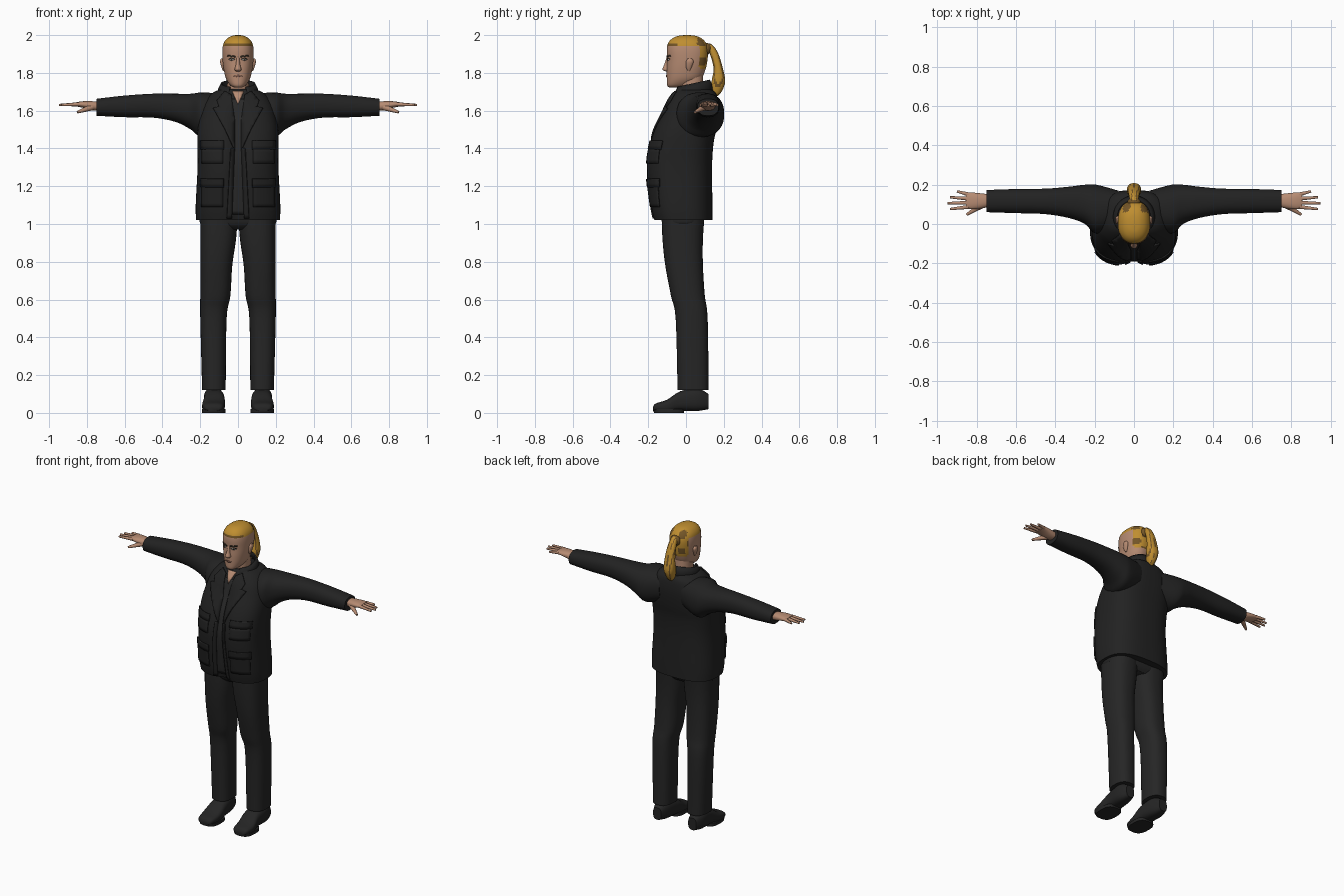
import bpy, bmesh, math
from mathutils import Vector
from mathutils.bvhtree import BVHTree

if "Cube" in bpy.data.objects:
    bpy.data.objects.remove(bpy.data.objects["Cube"])


def material(name, red, green, blue):
    mat = bpy.data.materials.new(name)
    mat.use_nodes = True
    mat.diffuse_color = (red, green, blue, 1)
    bsdf = next(node for node in mat.node_tree.nodes if node.type == "BSDF_PRINCIPLED")
    bsdf.inputs["Base Color"].default_value = (red, green, blue, 1)
    bsdf.inputs["Roughness"].default_value = .8
    return mat


def grey(name, value):
    return material(name, value, value, value)


JACKET = grey("jacket black", .016)
TROUSER = grey("trouser charcoal", .019)
SHIRT = grey("shirt charcoal", .022)
SHOE = grey("shoe black", .018)
SKIN = material("skin", .47, .26, .17)
LIP = material("lip brown", .27, .13, .09)
GOLD = material("golden hair", .52, .27, .03)
BROWN = material("dark hair", .17, .09, .02)
DARK = material("brow dark", .04, .03, .02)
WHITE = grey("eye white", .45)


def finish(bm, name, materials, mirror=False, thickness=0, rule=None):
    """Turn a bmesh into a smooth shaded object, with sharp edges kept."""
    mesh = bpy.data.meshes.new(name)
    bm.to_mesh(mesh)
    bm.free()
    for mat in materials:
        mesh.materials.append(mat)
    for polygon in mesh.polygons:
        polygon.use_smooth = True
        if rule:
            polygon.material_index = rule(polygon.center)
    mesh.set_sharp_from_angle(angle=math.radians(45))
    obj = bpy.data.objects.new(name, mesh)
    bpy.context.collection.objects.link(obj)
    if thickness:
        solidify = obj.modifiers.new("Thickness", "SOLIDIFY")
        solidify.thickness, solidify.offset = thickness, 1
    if mirror:
        obj.modifiers.new("Mirror", "MIRROR").use_mirror_merge = False
    return obj


def smooth_rings(rings, steps):
    """Catmull-Rom interpolation between ring bounds."""
    last = len(rings) - 1
    result = []
    for i in range(last):
        before, start, end, after = (rings[min(max(i + k, 0), last)] for k in (-1, 0, 1, 2))
        for step in range(steps):
            t = step / steps
            result.append([
                q + t / 2 * (r - p + t * (2 * p - 5 * q + 4 * r - s + t * (3 * (q - r) + s - p)))
                for p, q, r, s in zip(before, start, end, after)])
    return result + [rings[-1]]


def power(value, exponent):
    return math.copysign(abs(value) ** exponent, value)


def loft(name, axis, rings, materials, squareness=2.3, segments=32, steps=4, shape=None, **options):
    """Rings hold the axis position, then low and high bounds of the other two axes.
    A ring of four numbers is centred, with a half width in place of the first bounds."""
    rings = [ring if len(ring) == 5 else (ring[0], -ring[1], *ring[1:]) for ring in rings]
    bm = bmesh.new()
    loops = []
    for along, left, right, low, high in smooth_rings(rings, steps):
        loop = []
        for k in range(segments):
            angle = math.tau * (k + .5) / segments
            u = (left + right + (right - left) * power(math.cos(angle), 2 / squareness)) / 2
            v = (low + high + (high - low) * power(math.sin(angle), 2 / squareness)) / 2
            point = Vector({"x": (along, u, v), "y": (u, along, v), "z": (u, v, along)}[axis])
            loop.append(bm.verts.new(shape(point) if shape else point))
        loops.append(loop)
    for lower, upper in zip(loops, loops[1:]):
        for k in range(segments):
            bm.faces.new((lower[k - 1], lower[k], upper[k], upper[k - 1]))
    bm.faces.new(loops[0])
    bm.faces.new(loops[-1])
    bmesh.ops.recalc_face_normals(bm, faces=bm.faces)
    return finish(bm, name, materials, **options)


def plate(name, target, outline, mat, thickness=.008, mirror=True, cell=.02):
    """Lay a thin panel, outlined in x and z, over the front of the target."""
    tree = BVHTree.FromPolygons([vertex.co for vertex in target.data.vertices],
                                [polygon.vertices for polygon in target.data.polygons])
    bm = bmesh.new()
    bm.faces.new([bm.verts.new((x, 0, z)) for x, z in outline])
    for i, axis in enumerate((Vector((1, 0, 0)), Vector((0, 0, 1)))):
        low = min(point[i] for point in outline)
        high = max(point[i] for point in outline)
        for k in range(1, math.ceil((high - low) / cell)):
            bmesh.ops.bisect_plane(bm, geom=bm.verts[:] + bm.edges[:] + bm.faces[:],
                                   plane_co=axis * (low + k * cell), plane_no=axis)
    bm.normal_update()
    if next(iter(bm.faces)).normal.y > 0:
        bmesh.ops.reverse_faces(bm, faces=bm.faces)
    for vertex in bm.verts:
        origin = Vector((vertex.co.x, -1, vertex.co.z))
        hit = tree.ray_cast(origin, Vector((0, 1, 0)))[0] or tree.find_nearest(origin)[0]
        vertex.co.y = hit.y - .001
    return finish(bm, name, [mat], mirror, thickness)


def box(left, right, bottom, top):
    return [(left, bottom), (right, bottom), (right, top), (left, top)]


def diamond(x, z, width, height):
    return [(x - width, z), (x, z - height), (x + width, z), (x, z + height)]


def finger(name, start, end, base_radius, tip_radius):
    bm = bmesh.new()
    start, end = Vector(start), Vector(end)
    span = end - start
    bmesh.ops.create_cone(bm, cap_ends=True, segments=10, radius1=base_radius,
                          radius2=tip_radius, depth=span.length)
    turn = span.to_track_quat("Z", "Y")
    for vertex in bm.verts:
        vertex.co = turn @ vertex.co + (start + end) / 2
    return finish(bm, name, [SKIN], mirror=True)


# Legs, seat and shoes
loft("trouser_legs", "z", [
    (.12, .065, .19, -.045, .12), (.5, .06, .2, -.055, .115), (.62, .04, .2, -.08, .1),
    (.78, .03, .2, -.11, .09), (.92, .01, .2, -.125, .09), (1.06, 0, .2, -.13, .1)],
    [TROUSER], squareness=2.5, mirror=True)
loft("trouser_seat", "z", [(.97, .13, -.09, .07), (1, .2, -.12, .09), (1.06, .2, -.13, .1)],
     [TROUSER], squareness=2.8)
loft("shoes", "y", [
    (-.175, .1, .16, .01, .03), (-.16, .08, .18, .01, .05), (-.1, .07, .19, 0, .07),
    (-.03, .07, .18, .01, .115), (.06, .08, .18, .01, .13), (.12, .1, .16, .02, .1)],
    [SHOE], squareness=2.8, mirror=True)
loft("shoe_soles", "z", [(0, .065, .19, -.17, -.01), (.02, .065, .19, -.175, -.01)],
     [SHOE], squareness=2.8, steps=1, mirror=True)


# Jacket body, hollowed along the front opening
def opening(point):
    if point.y < -.02:
        fade = min(1, max(0, (1.66 - point.z) * 8))
        point.y += .03 * fade * math.exp(-(point.x / .045) ** 2)
    return point


jacket = loft("jacket_body", "z", [
    (1.02, .222, -.172, .14), (1.1, .224, -.19, .14), (1.3, .214, -.212, .138),
    (1.42, .215, -.196, .145), (1.5, .213, -.17, .16), (1.58, .2, -.13, .17),
    (1.64, .18, -.1, .17), (1.69, .14, -.065, .16), (1.715, .09, -.045, .13)],
    [JACKET], squareness=2.7, segments=96, shape=opening)
loft("sleeves", "x", [
    (.08, -.01, .17, 1.5, 1.69), (.19, -.05, .2, 1.46, 1.697), (.25, 0, .2, 1.5, 1.69),
    (.33, .03, .19, 1.54, 1.69), (.45, .05, .18, 1.563, 1.69), (.6, .055, .178, 1.565, 1.68),
    (.75, .06, .173, 1.573, 1.663)], [JACKET], mirror=True)

# Raised collar around the neck, open at the front
bm = bmesh.new()
previous = None
for k in range(33):
    angle = math.radians(28 + 304 * k / 32)
    x, y = math.sin(angle), -math.cos(angle)
    column = [bm.verts.new((radius * x, .035 + radius * y, height + .02 * y))
              for radius, height in ((.105, 1.665), (.096, 1.715), (.083, 1.74))]
    if previous:
        for i in range(2):
            bm.faces.new((previous[i], column[i], column[i + 1], previous[i + 1]))
    previous = column
bmesh.ops.recalc_face_normals(bm, faces=bm.faces)
finish(bm, "jacket_collar", [JACKET], thickness=.009)

# Front panels, lapels and pockets
plate("shirt_front", jacket, [(-.035, 1.05), (.035, 1.05), (.02, 1.4), (.045, 1.66),
                              (-.045, 1.66), (-.02, 1.4)], SHIRT, .003, mirror=False)
plate("neck_opening", jacket, [(0, 1.63), (.03, 1.7), (-.03, 1.7)], SKIN, .005, mirror=False)
plate("front_edges", jacket, [(.035, 1.03), (.06, 1.03), (.04, 1.4), (.02, 1.4)], JACKET)
plate("lapels", jacket, [(.02, 1.39), (.07, 1.5), (.13, 1.61), (.1, 1.62), (.11, 1.65),
                         (.07, 1.7), (.035, 1.68), (.02, 1.55)], JACKET, .009)
for label, bottom, top, depth in (("lower", 1.09, 1.24, .009), ("chest", 1.32, 1.44, .007)):
    plate(label + "_pockets", jacket, box(.08, .19, bottom, top - .04), JACKET, depth - .002)
    plate(label + "_flaps", jacket, box(.075, .195, top - .045, top), JACKET, depth)

# Hands
loft("palms", "x", [(.73, .09, .15, 1.6, 1.645), (.77, .08, .155, 1.602, 1.65),
                    (.82, .075, .16, 1.615, 1.65), (.855, .08, .16, 1.622, 1.645)],
     [SKIN], mirror=True)
for i, label in enumerate(("index", "middle", "ring", "little")):
    finger(label + "_fingers", (.84, .087 + .021 * i, 1.634),
           (.948 - .012 * (i - 1) ** 2, .076 + .03 * i, 1.63), .011, .006)
finger("thumbs", (.775, .095, 1.618), (.85, .048, 1.592), .017, .007)


# Head, with hair painted above the hairline and down the back
def hairline(center):
    nape = center.y > .07 and center.z > 1.82
    if center.z < 1.943 and not nape:
        return 0
    patch = center.y > .06 and math.sin(70 * center.x + 1) * math.sin(60 * center.z) > .2
    fringe = center.y < -.05 and center.z < 1.952
    return 2 if patch or fringe else 1


def streaks(center):
    return int(math.sin(260 * center.x + 25 * center.z) > .75)


loft("neck", "z", [(1.6, .06, -.04, .095), (1.8, .056, -.035, .09)], [SKIN])
head = loft("head", "z", [
    (1.722, .02, -.088, -.02), (1.735, .042, -.1, .02), (1.77, .064, -.102, .08),
    (1.82, .076, -.102, .104), (1.87, .082, -.1, .114), (1.92, .083, -.102, .117),
    (1.955, .077, -.096, .108), (1.98, .06, -.076, .086), (1.995, .035, -.045, .055),
    (2, .01, -.01, .02)], [SKIN, GOLD, BROWN], segments=48, steps=5, rule=hairline)
loft("nose", "z", [(1.808, .012, -.108, -.08), (1.818, .018, -.125, -.08),
                   (1.845, .011, -.115, -.08), (1.885, .008, -.102, -.08)], [SKIN])
loft("ears", "z", [(1.81, .07, .08, .01, .02), (1.83, .07, .088, 0, .03),
                   (1.86, .07, .095, 0, .04), (1.877, .07, .09, .01, .03)],
     [SKIN], segments=16, mirror=True)
plate("brows", head, [(.013, 1.882), (.055, 1.888), (.052, 1.895), (.013, 1.89)], DARK, .003)
plate("eyelids", head, diamond(.033, 1.873, .019, .008), DARK, .001)
plate("eyes", head, diamond(.033, 1.87, .015, .006), WHITE, .002)
plate("irises", head, diamond(.033, 1.87, .006, .006), DARK, .003)
plate("mouth", head, diamond(0, 1.783, .026, .006), LIP, .003, mirror=False)

# Ponytail and its tie
loft("ponytail", "z", [
    (1.672, .01, .14, .16), (1.7, .025, .133, .188), (1.755, .036, .135, .208),
    (1.82, .034, .146, .196), (1.89, .028, .13, .176), (1.935, .022, .11, .152),
    (1.955, .012, .1, .13)], [GOLD, BROWN], segments=24, rule=streaks)
loft("hair_tie", "y", [(.095, .03, 1.9, 1.955), (.115, .034, 1.895, 1.958),
                       (.13, .022, 1.91, 1.95)], [BROWN], segments=20)
